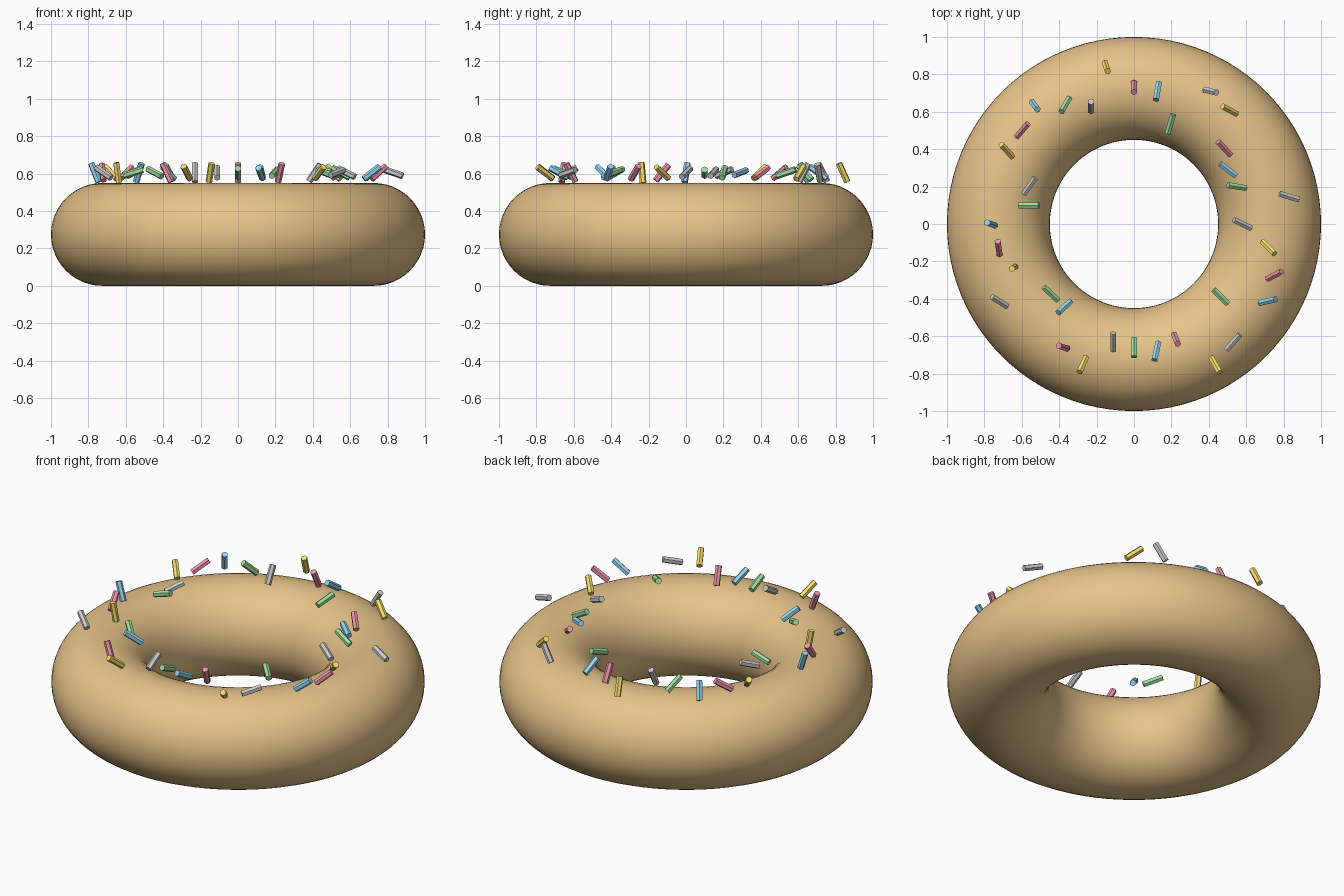
import bpy, math
from mathutils import Vector

if "Cube" in bpy.data.objects:
    bpy.data.objects.remove(bpy.data.objects["Cube"])


def material(name, rgb):
    m = bpy.data.materials.new(name)
    m.diffuse_color = (*rgb, 1)
    m.use_nodes = True
    m.node_tree.nodes["Principled BSDF"].inputs["Base Color"].default_value = m.diffuse_color
    return m


# Ring of dough
bpy.ops.mesh.primitive_torus_add(major_radius=0.725, minor_radius=0.275, major_segments=96,
                                 minor_segments=48, location=(0, 0, 0.275))
dough = bpy.context.object
dough.name = "dough_ring"
dough.data.materials.append(material("dough", (0.80, 0.55, 0.25)))
bpy.ops.object.shade_smooth()

# Sprinkle colours repeat in this order around the ring
colours = [material("sprinkle_grey", (0.72, 0.72, 0.74)),
           material("sprinkle_yellow", (0.95, 0.75, 0.15)),
           material("sprinkle_pink", (0.90, 0.30, 0.42)),
           material("sprinkle_blue", (0.30, 0.70, 0.92)),
           material("sprinkle_green", (0.35, 0.75, 0.35))]

# One sprinkle every 10 degrees: distance from centre, horizontal lean (x, y) of its upper end
LENGTH, RADIUS, HEIGHT = 0.11, 0.018, 0.605
sprinkles = [
    (.58, -.09, .045), (.73, .065, -.065), (.80, .075, .04), (.825, .085, .02),
    (.605, -.075, .075), (.825, .07, .08), (.87, .045, -.08), (.655, .02, -.05),
    (.69, -.02, -.095), (.66, 0, -.10), (.64, 0, .095), (.80, -.035, -.08),
    (.76, -.045, .015), (.58, -.065, -.06), (.58, -.075, .07), (.83, -.08, .05),
    (.685, -.015, -.01), (.735, -.01, .07), (.765, -.04, .015), (.57, .105, 0),
    (.595, .06, .085), (.785, -.06, .065), (.78, .06, .07), (.825, .03, -.04),
    (.735, -.04, -.07), (.67, 0, .05), (.853, .015, -.045), (.73, 0, -.05),
    (.72, -.015, -.09), (.57, .03, .10), (.82, .06, -.015), (.795, -.075, .04),
    (.63, -.065, .07), (.58, -.085, .065), (.585, -.095, .015), (.843, -.10, .03)]

for i, (r, dx, dy) in enumerate(sprinkles):
    a = -math.radians(10 * i)
    dz = math.sqrt(max(LENGTH ** 2 - dx * dx - dy * dy, 0.0004))
    turn = Vector((dx, dy, dz)).to_track_quat('Z', 'Y').to_euler()
    bpy.ops.mesh.primitive_cylinder_add(vertices=6, radius=RADIUS, depth=LENGTH, rotation=turn,
                                        location=(r * math.cos(a), r * math.sin(a), HEIGHT))
    ob = bpy.context.object
    ob.name = f"sprinkle_{i + 1:02d}"
    ob.data.materials.append(colours[i % 5])
